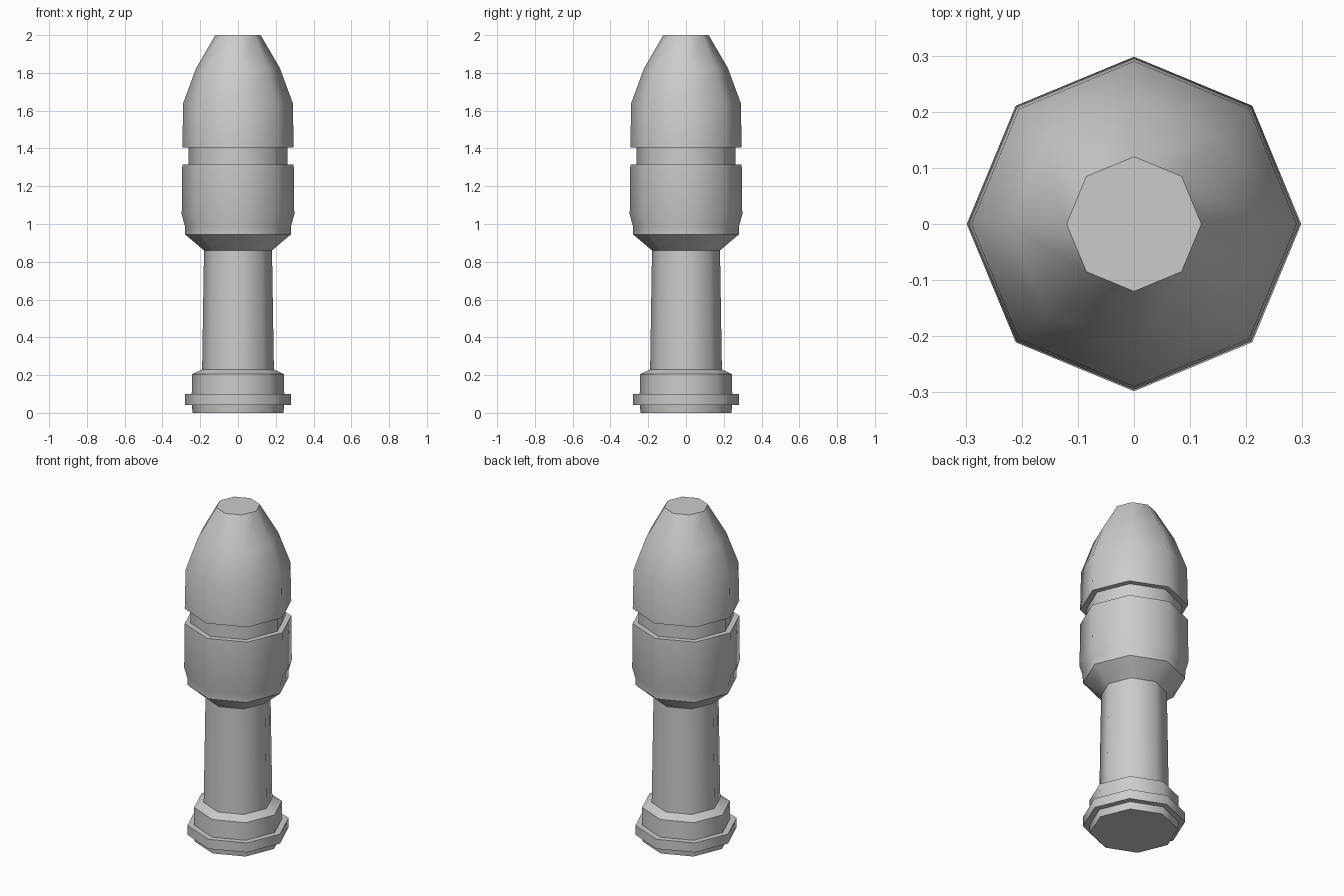
import bpy, bmesh
from math import cos, sin, tau

cube = bpy.data.objects.get("Cube")
if cube:
    bpy.data.objects.remove(cube)

SIDES = 8

metal = bpy.data.materials.new("light_grey")
metal.use_nodes = True
grey = (0.6, 0.6, 0.6, 1)
metal.diffuse_color = grey
metal.node_tree.nodes["Principled BSDF"].inputs["Base Color"].default_value = grey


def turned_part(name, profile, cap_bottom=False, cap_top=False):
    """Revolve (radius, height) points into an eight-sided part, smooth around, crisp at steps."""
    bm = bmesh.new()
    rings = [[bm.verts.new((r * cos(tau * i / SIDES), r * sin(tau * i / SIDES), z))
              for i in range(SIDES)] for r, z in profile]
    for low, high in zip(rings, rings[1:]):
        for i in range(SIDES):
            j = (i + 1) % SIDES
            bm.faces.new((low[i], low[j], high[j], high[i]))
    if cap_bottom:
        bm.faces.new(rings[0][::-1])
    if cap_top:
        bm.faces.new(rings[-1])
    bm.normal_update()
    for face in bm.faces:
        face.smooth = True
    for edge in bm.edges:
        level = abs(edge.verts[0].co.z - edge.verts[1].co.z) < 1e-5
        if level and edge.is_manifold and edge.calc_face_angle() > 0.5:
            edge.smooth = False
    mesh = bpy.data.meshes.new(name)
    bm.to_mesh(mesh)
    bm.free()
    mesh.materials.append(metal)
    obj = bpy.data.objects.new(name, mesh)
    bpy.context.collection.objects.link(obj)
    return obj


# Foot with its flange and bevelled shoulder
turned_part("base", [(0.24, 0), (0.245, 0.043), (0.28, 0.043), (0.28, 0.1),
                     (0.245, 0.1), (0.243, 0.205), (0.19, 0.23)], cap_bottom=True)
# Slightly tapered shaft
turned_part("shaft", [(0.19, 0.23), (0.18, 0.86)])
# Lower head with flared underside
turned_part("lower_head", [(0.18, 0.86), (0.28, 0.945), (0.281, 0.99), (0.298, 1.05),
                           (0.295, 1.315), (0.262, 1.315)])
# Recessed groove
turned_part("groove", [(0.262, 1.315), (0.262, 1.405)])
# Rounded nose with flat tip
turned_part("nose", [(0.262, 1.405), (0.295, 1.405), (0.29, 1.64), (0.222, 1.825),
                     (0.12, 2.0)], cap_top=True)
